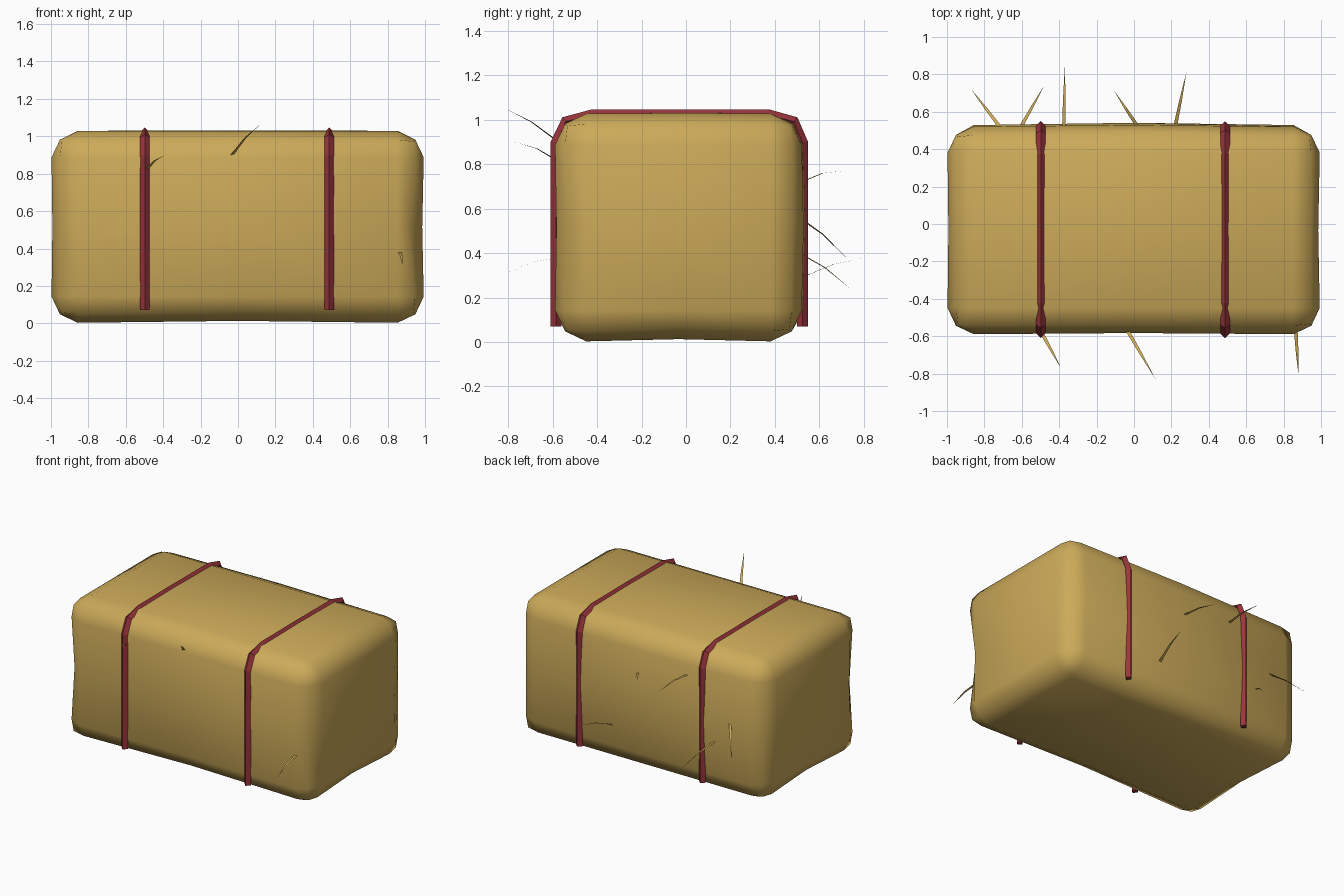
import bpy, bmesh
from mathutils import Vector

if "Cube" in bpy.data.objects:
    bpy.data.objects.remove(bpy.data.objects["Cube"])


def material(name, color):
    m = bpy.data.materials.new(name)
    m.diffuse_color = (*color, 1)
    m.use_nodes = True
    m.node_tree.nodes["Principled BSDF"].inputs["Base Color"].default_value = m.diffuse_color
    return m


hay = material("hay", (0.60, 0.40, 0.10))
twine = material("twine", (0.32, 0.035, 0.045))


def finish(bm, name, mat, smooth=False):
    bmesh.ops.recalc_face_normals(bm, faces=bm.faces)
    me = bpy.data.meshes.new(name)
    bm.to_mesh(me)
    bm.free()
    me.materials.append(mat)
    ob = bpy.data.objects.new(name, me)
    bpy.context.collection.objects.link(ob)
    for p in me.polygons:
        p.use_smooth = smooth
    return ob


# Bale: gridded box with two-step rounded edges and soft dents
bm = bmesh.new()
bmesh.ops.create_cube(bm, size=2)
bmesh.ops.subdivide_edges(bm, edges=bm.edges[:], cuts=3, use_grid_fill=True)
center = Vector((-0.002, -0.034, 0.515))
half = Vector((0.995, 0.555, 0.512))
# dents keyed by the sides a vertex touches (-1, 0 middle, 1)
dents = {
    (1, -1, 0): (-0.03, 0.025, 0), (1, 0, 0): (-0.02, 0, 0),
    (-1, 0, 0): (0.012, 0, 0), (-1, -1, 0): (0.01, 0.02, 0),
    (0, -1, 0): (0, 0.015, 0), (0, 1, 0): (0, 0.02, 0),
    (0, 1, 1): (0, 0.015, 0), (0, 0, -1): (0, 0, 0.025),
    (0, -1, -1): (0, 0.01, 0.01), (1, 0, -1): (-0.01, 0, 0.015),
    (-1, 0, -1): (0.01, 0, 0.015), (0, 0, 1): (0, 0, 0.005),
}
for v in bm.verts:
    g = [round(c * 2) for c in v.co]              # lattice index -2..2
    extremes = sum(abs(c) == 2 for c in g)
    pull = (0, 0, 0.045, 0.055)[extremes]
    p = Vector()
    for i, c in enumerate(g):
        size = half[i] - pull if abs(c) == 2 else half[i] - 0.14
        p[i] = center[i] + (0 if c == 0 else size * (1 if c > 0 else -1))
    key = tuple(int(c / 2) for c in g)
    if 0 in g:
        d = Vector(dents.get(key, (0, 0, 0)))
        off_center = sum(abs(c) == 1 for c in g)
        p += d * (0.4 if off_center else 1.0)
    v.co = p
finish(bm, "hay_bale", hay, True)

# Straps: diamond-section bands over the top and down both sides
path = [Vector((0, y, z)) for y, z in (
    (-0.585, 0.07), (-0.585, 0.895), (-0.54, 0.992), (-0.42, 1.022),
    (0.37, 1.022), (0.485, 0.992), (0.525, 0.895), (0.525, 0.07))]


def strap(name, x, r=0.025):
    bm = bmesh.new()
    rings = []
    for i, p in enumerate(path):
        a = (p - path[max(i - 1, 0)]).normalized()
        b = (path[min(i + 1, len(path) - 1)] - p).normalized()
        t = (a + b).normalized()
        n = Vector((0, -t.z, t.y)) * r
        side = Vector((r, 0, 0))
        rings.append([bm.verts.new(p + o + Vector((x, 0, 0)))
                      for o in (n, side, -n, -side)])
    for r0, r1 in zip(rings, rings[1:]):
        for k in range(4):
            bm.faces.new((r0[k], r0[k - 1], r1[k - 1], r1[k]))
    bm.faces.new(rings[0])
    bm.faces.new(rings[-1])
    finish(bm, name, twine)


strap("strap_left", -0.498)
strap("strap_right", 0.487)

# Loose straws: thin bent blades tapering to a point (base, tip)
straws = [
    ((-0.71, 0.51, 0.56), (-0.87, 0.72, 0.38)),
    ((-0.61, 0.51, 0.40), (-0.48, 0.74, 0.24)),
    ((-0.375, 0.50, 0.81), (-0.37, 0.84, 0.81)),
    ((0.02, 0.52, 0.72), (-0.105, 0.71, 0.77)),
    ((0.22, 0.52, 0.29), (0.28, 0.81, 0.38)),
    ((-0.50, -0.57, 0.81), (-0.39, -0.77, 0.90)),
    ((-0.04, -0.56, 0.89), (0.115, -0.83, 1.06)),
    ((0.865, -0.57, 0.38), (0.88, -0.81, 0.31)),
]
for i, (base, tip) in enumerate(straws):
    base, tip = Vector(base), Vector(tip)
    mid = (base + tip) / 2 + Vector((0, 0, 0.015))
    d = tip - base
    side = Vector((d.y, -d.x, 0)).normalized()
    bm = bmesh.new()
    b0, b1, m0, m1, t = [bm.verts.new(p) for p in (
        base - side * 0.01, base + side * 0.01,
        mid - side * 0.007, mid + side * 0.007, tip)]
    bm.faces.new((b0, b1, m1, m0))
    bm.faces.new((m0, m1, t))
    finish(bm, f"straw_{i + 1}", hay)
